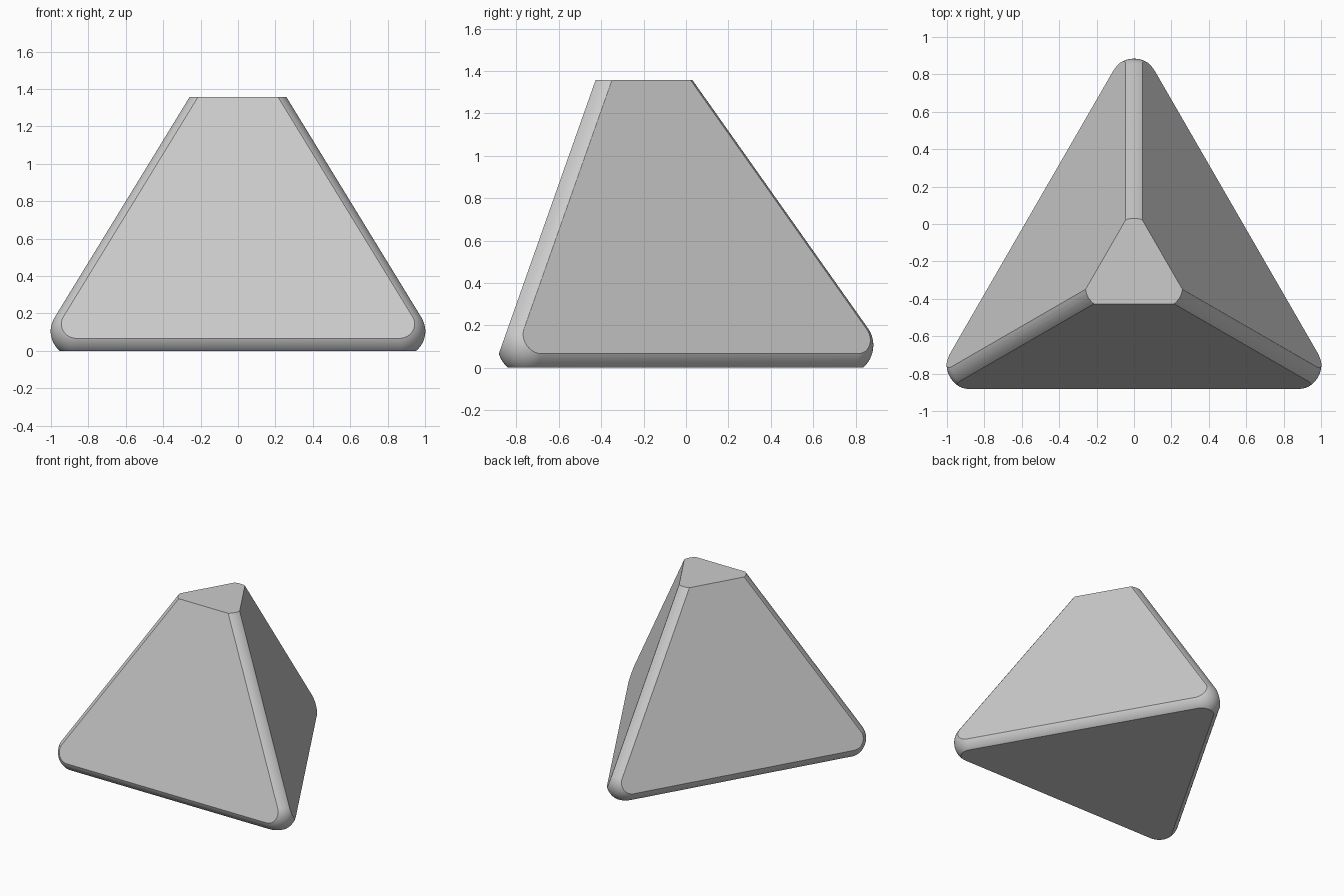
import bpy, bmesh, math
from mathutils import Vector, Matrix

if "Cube" in bpy.data.objects:
    bpy.data.objects.remove(bpy.data.objects["Cube"], do_unlink=True)

AXIS_Y = -0.2515         # vertical axis of the pyramid
BASE_IN = 0.655          # inner radius of the sharp base triangle
TOP = 1.357              # height of the cut tip
LEAN = math.sqrt(2) / 4  # inward run per unit of height
R = 0.139                # rounding radius
H_SIDE, H_BASE = 0.1125, 0.106  # depth of ball centres below the flat faces

axis = Vector((0, AXIS_Y, 0))
inner = BASE_IN - LEAN * H_BASE - H_SIDE * math.sqrt(1 + LEAN ** 2)


def around(angle):
    return Vector((math.cos(angle), math.sin(angle), 0))


# Balls at the four corners, wrapped into one rounded body
bm = bmesh.new()
thirds = [math.pi / 2 + i * math.tau / 3 for i in range(3)]
centres = [axis + around(a) * 2 * inner + Vector((0, 0, H_BASE)) for a in thirds]
centres.append(axis + Vector((0, 0, H_BASE + inner / LEAN)))
for c in centres:
    bmesh.ops.create_icosphere(bm, subdivisions=5, radius=R,
                               matrix=Matrix.Translation(c))
bmesh.ops.delete(bm, geom=bm.faces[:], context='FACES_ONLY')
bmesh.ops.delete(bm, geom=bm.edges[:], context='EDGES_FACES')
hull = bmesh.ops.convex_hull(bm, input=bm.verts[:])
bmesh.ops.delete(bm, geom=[v for v in bm.verts if not v.link_faces], context='VERTS')


# Shave the flat faces: three sides, base and tip, each closed by one flat cap
def shave(point, normal):
    bmesh.ops.bisect_plane(bm, geom=bm.verts[:] + bm.edges[:] + bm.faces[:],
                           dist=1e-6, plane_co=point, plane_no=normal,
                           clear_outer=True)

    def rim():
        return [v for v in bm.verts if abs((v.co - point).dot(normal)) < 1e-5]

    bmesh.ops.remove_doubles(bm, verts=rim(), dist=1e-4)
    verts = rim()
    middle = sum((v.co for v in verts), Vector()) / len(verts)
    u = normal.orthogonal().normalized()
    w = normal.cross(u)
    verts.sort(key=lambda v: math.atan2((v.co - middle).dot(w), (v.co - middle).dot(u)))
    bm.faces.new(verts)


for a in thirds:
    out = around(a + math.pi)
    shave(axis + out * BASE_IN, (out + Vector((0, 0, LEAN))).normalized())
shave(Vector((0, 0, 0)), Vector((0, 0, -1)))
shave(Vector((0, 0, TOP)), Vector((0, 0, 1)))
bmesh.ops.recalc_face_normals(bm, faces=bm.faces[:])

mesh = bpy.data.meshes.new("rounded_pyramid")
bm.to_mesh(mesh)
bm.free()
body = bpy.data.objects.new("rounded_pyramid", mesh)
bpy.context.collection.objects.link(body)

# Plain grey
grey = bpy.data.materials.new("light_grey")
grey.use_nodes = True
colour = (0.6, 0.6, 0.6, 1)
grey.diffuse_color = colour
grey.node_tree.nodes["Principled BSDF"].inputs["Base Color"].default_value = colour
mesh.materials.append(grey)

# Smooth roundings with crisp borders to the flats
bpy.ops.object.select_all(action='DESELECT')
body.select_set(True)
bpy.context.view_layer.objects.active = body
bpy.ops.object.shade_smooth_by_angle(angle=math.radians(20))
